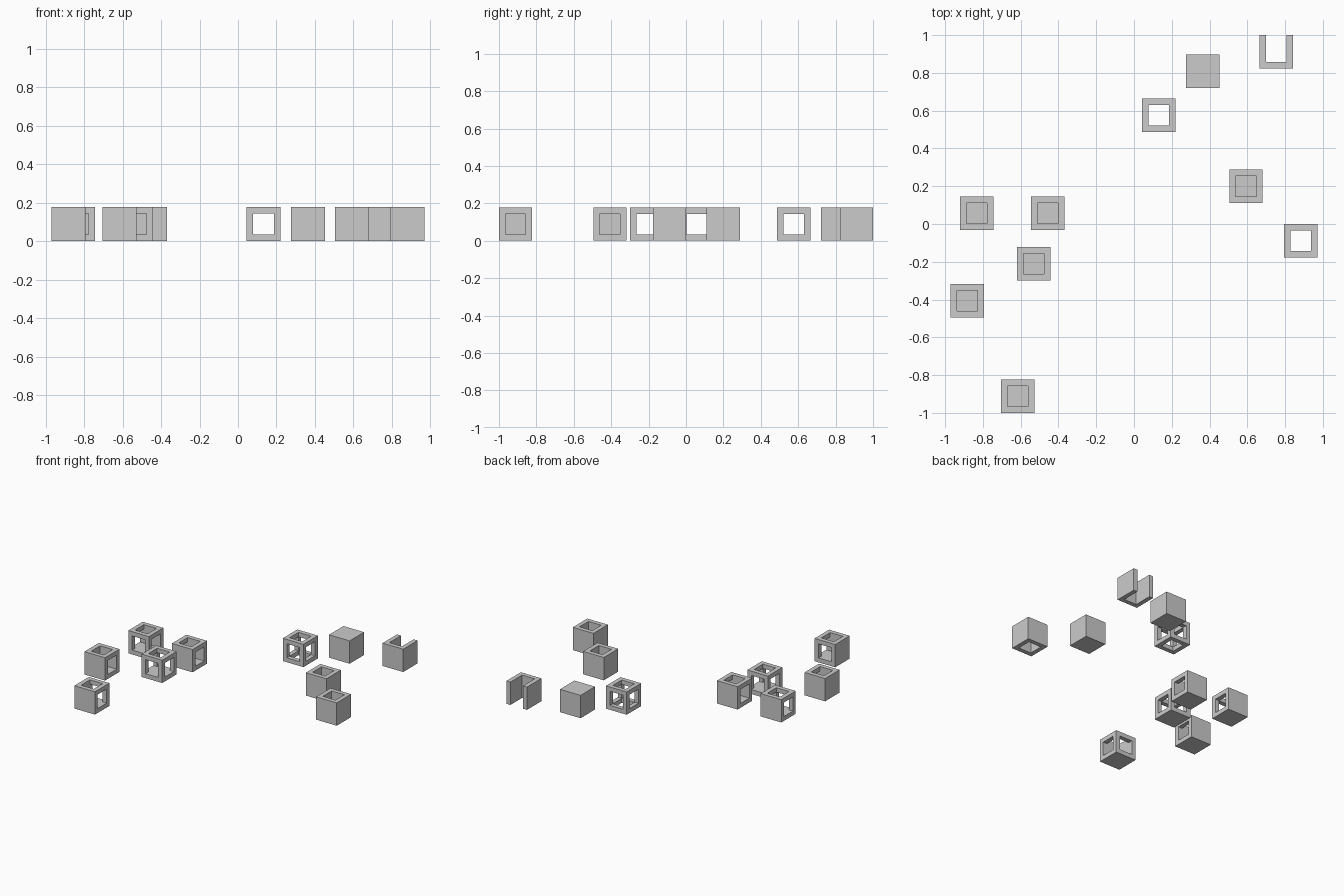
import bpy, bmesh
from mathutils import Vector

if "Cube" in bpy.data.objects:
    bpy.data.objects.remove(bpy.data.objects["Cube"])

SIZE, WALL = 0.177, 0.034
CUT = [-SIZE / 2, -SIZE / 2 + WALL, SIZE / 2 - WALL, SIZE / 2]

DIRS = {'+x': (1, 0, 0), '-x': (-1, 0, 0), '+y': (0, 1, 0),
        '-y': (0, -1, 0), '+z': (0, 0, 1), '-z': (0, 0, -1)}


def make_block(name, x, y, openings, slot=False):
    """Wall-thick hollow cube with square windows on the named sides."""
    cells = {(i, j, k) for i in (-1, 0, 1) for j in (-1, 0, 1) for k in (-1, 0, 1)}
    if openings:
        cells.discard((0, 0, 0))
    for side in openings:
        cells.discard(DIRS[side])
    if slot:  # back side open over its full height
        cells -= {(0, 1, -1), (0, 1, 1)}

    bm = bmesh.new()
    for c in cells:
        for d in DIRS.values():
            if tuple(a + b for a, b in zip(c, d)) in cells:
                continue
            axis = [abs(v) for v in d].index(1)
            u, v = (axis + 1) % 3, (axis + 2) % 3
            corners = []
            for su, sv in ((0, 0), (1, 0), (1, 1), (0, 1)):
                p = Vector()
                p[axis] = CUT[c[axis] + 1 + (d[axis] > 0)]
                p[u] = CUT[c[u] + 1 + su]
                p[v] = CUT[c[v] + 1 + sv]
                corners.append(bm.verts.new(p))
            if d[axis] < 0:
                corners.reverse()
            bm.faces.new(corners)
    bmesh.ops.remove_doubles(bm, verts=bm.verts, dist=1e-5)
    mesh = bpy.data.meshes.new(name)
    bm.to_mesh(mesh)
    bm.free()
    obj = bpy.data.objects.new(name, mesh)
    obj.location = (x, y, SIZE / 2)
    bpy.context.collection.objects.link(obj)


# Right-hand group
make_block("slotted_block", 0.753, 0.9115, ['+y', '+z', '-z'], slot=True)
make_block("solid_block", 0.365, 0.809, [])
make_block("open_frame_block", 0.132, 0.576, list(DIRS))
make_block("cup_block", 0.593, 0.199, ['+z'])
make_block("tube_block", 0.8825, -0.088, ['+z', '-z'])

# Left-hand group
make_block("three_window_block", -0.832, 0.058, ['+z', '+x', '-x', '-y'])
make_block("tunnel_block", -0.457, 0.058, ['+z', '+x', '-x'])
make_block("four_window_block", -0.53, -0.21, ['+z', '+x', '-x', '+y', '-y'])
make_block("one_window_block", -0.8825, -0.407, ['+z', '+x'])
make_block("corner_window_block", -0.616, -0.9115, ['+z', '+x', '+y'])
